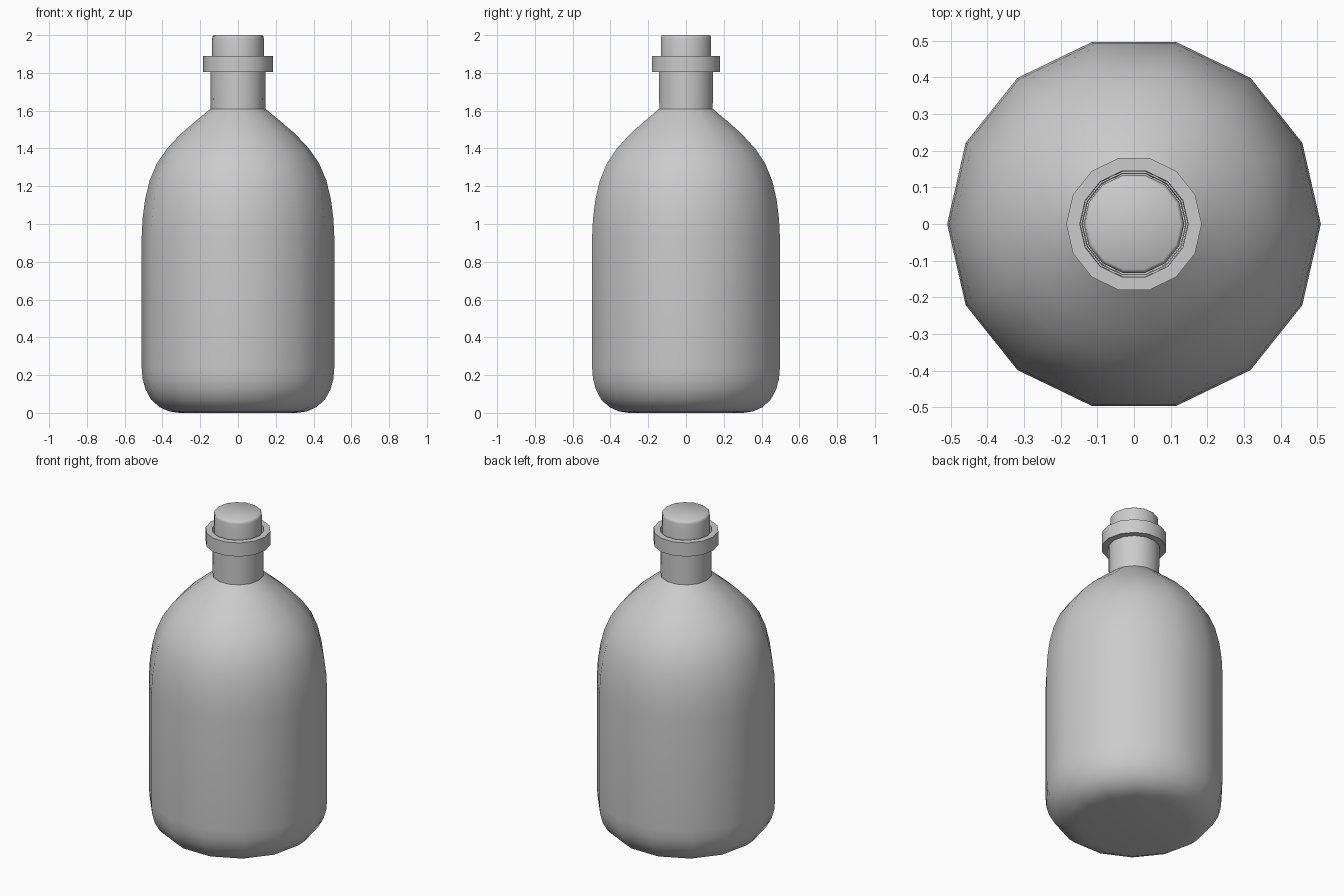
import bpy, bmesh, math

if "Cube" in bpy.data.objects:
    bpy.data.objects.remove(bpy.data.objects["Cube"])

SIDES = 14


def lathe(name, profile, angle=35, closed=False):
    """Spin an (r, z) profile round z; open ends are capped where closed is False."""
    bm = bmesh.new()
    rings = []
    for r, z in profile:
        rings.append([bm.verts.new((r * math.cos(2 * math.pi * i / SIDES),
                                    r * math.sin(2 * math.pi * i / SIDES), z))
                      for i in range(SIDES)])
    pairs = list(zip(rings, rings[1:]))
    if closed:
        pairs.append((rings[-1], rings[0]))
    else:
        bm.faces.new(rings[0])
        bm.faces.new(rings[-1])
    for a, b in pairs:
        for i in range(SIDES):
            j = (i + 1) % SIDES
            bm.faces.new((a[i], a[j], b[j], b[i]))
    bmesh.ops.recalc_face_normals(bm, faces=bm.faces)
    mesh = bpy.data.meshes.new(name)
    bm.to_mesh(mesh)
    bm.free()
    ob = bpy.data.objects.new(name, mesh)
    bpy.context.collection.objects.link(ob)
    bpy.ops.object.select_all(action='DESELECT')
    ob.select_set(True)
    bpy.context.view_layer.objects.active = ob
    bpy.ops.object.shade_smooth_by_angle(angle=math.radians(angle))
    return ob


# Bottle: rounded base, straight body, domed shoulder, neck, open mouth
lathe("bottle_body", [
    (0.31, 0.0), (0.365, 0.008), (0.415, 0.03), (0.46, 0.07), (0.49, 0.125),
    (0.505, 0.18), (0.51, 0.24), (0.51, 0.93), (0.505, 1.03), (0.492, 1.13),
    (0.468, 1.23), (0.43, 1.32), (0.375, 1.40), (0.30, 1.48), (0.22, 1.548),
    (0.145, 1.61), (0.147, 1.82), (0.142, 1.82), (0.140, 1.70)])

# Collar ring round the mouth
lathe("lip_ring", [(0.185, 1.805), (0.185, 1.89), (0.148, 1.89), (0.146, 1.805)],
      closed=True)

# Stopper with a softened top edge
lathe("stopper", [(0.130, 1.68), (0.137, 1.80), (0.137, 1.983), (0.134, 1.995), (0.127, 2.0)],
      angle=50)
